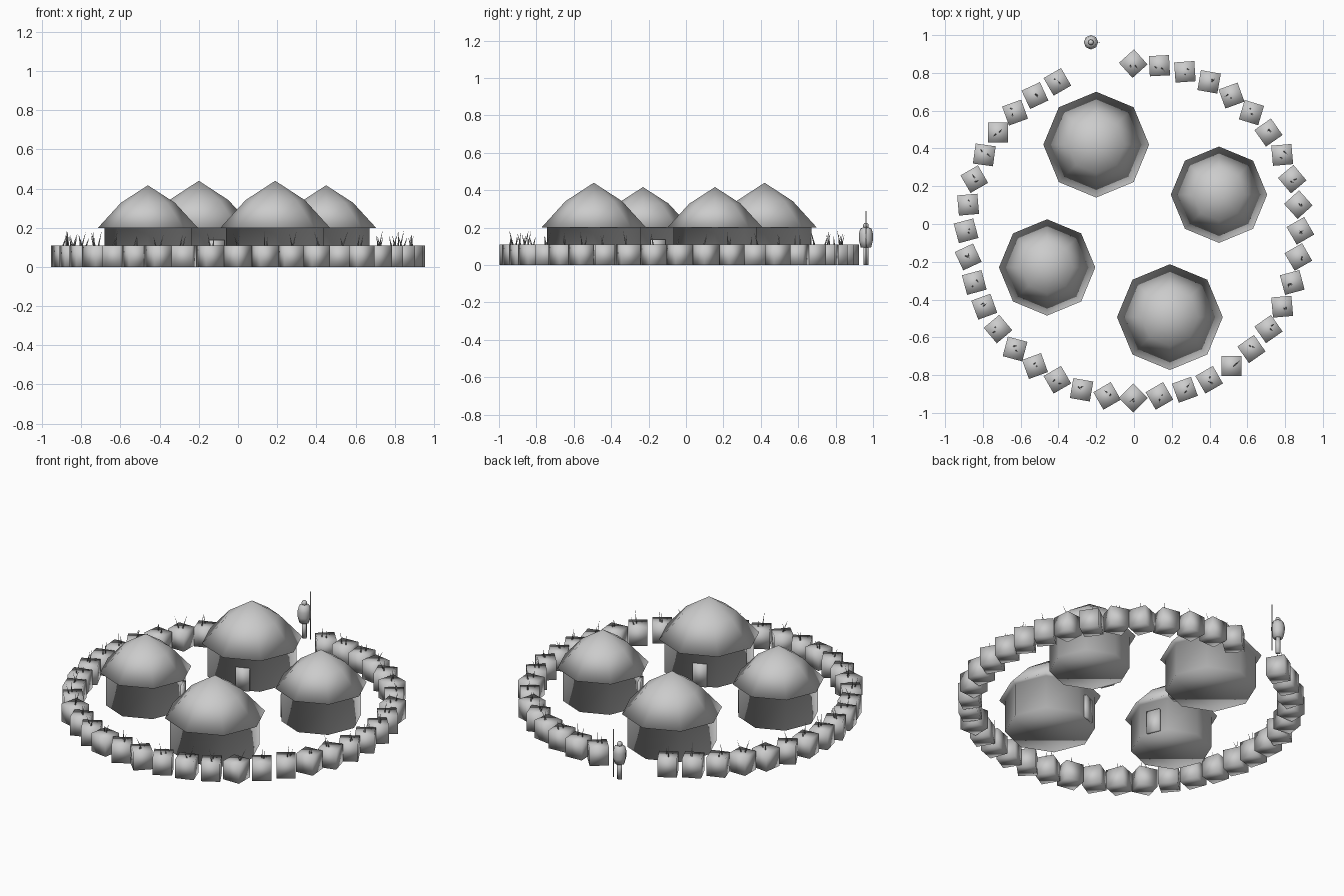
import bpy, bmesh, math, random
from mathutils import Matrix, Vector

if "Cube" in bpy.data.objects:
    bpy.data.objects.remove(bpy.data.objects["Cube"])

random.seed(4)


def finish(name, bm, loc=(0, 0, 0), rot=0.0):
    """Everything is shaded fully smooth over low-poly shapes."""
    bmesh.ops.recalc_face_normals(bm, faces=bm.faces[:])
    for f in bm.faces:
        f.smooth = True
    me = bpy.data.meshes.new(name)
    bm.to_mesh(me)
    bm.free()
    ob = bpy.data.objects.new(name, me)
    bpy.context.collection.objects.link(ob)
    ob.location = loc
    ob.rotation_euler.z = rot
    return ob


def lathe(name, profile, loc, sides=8):
    """Closed solid of revolution from (radius, z) pairs; radius 0 makes a tip."""
    bm = bmesh.new()
    rings = []
    for r, z in profile:
        if r == 0:
            rings.append([bm.verts.new((0, 0, z))] * sides)
        else:
            rings.append([bm.verts.new((r * math.cos(a), r * math.sin(a), z))
                          for a in (2 * math.pi * i / sides for i in range(sides))])
    for lo, hi in zip(rings, rings[1:]):
        for i in range(sides):
            j = (i + 1) % sides
            quad = dict.fromkeys((lo[i], lo[j], hi[j], hi[i]))
            bm.faces.new(list(quad))
    for ring, (r, z) in ((rings[0], profile[0]), (rings[-1], profile[-1])):
        if r:
            bm.faces.new(ring)
    return finish(name, bm, loc)


def box(name, size, loc, rot):
    bm = bmesh.new()
    bmesh.ops.create_cube(bm, size=1)
    bmesh.ops.scale(bm, vec=size, verts=bm.verts)
    return finish(name, bm, loc, rot)


# Huts: centre, wall radius, roof radius, roof height, door direction
huts = [(-0.20, 0.42, 0.25, 0.28, 0.44, -67.5),
        (0.19, -0.493, 0.25, 0.28, 0.44, 112.5),
        (0.45, 0.155, 0.222, 0.255, 0.417, 202.5),
        (-0.46, -0.23, 0.222, 0.255, 0.417, 22.5)]
for x, y, rw, rr, top, face in huts:
    # wall, eave and roof in one skin
    lathe("hut", [(rw, 0), (rw, 0.2), (rr, 0.2),
                  (rr * 0.54, 0.2 + (top - 0.2) * 0.59), (0, top)], (x, y, 0))
    a = math.radians(face)
    d = rw * math.cos(math.pi / 8) + 0.002
    box("hut_door", (0.025, 0.08, 0.135),
        (x + d * math.cos(a), y + d * math.sin(a), 0.0695), a)

# Ring fence of 40 places clockwise from the back, two left open as the gate
turns = [42, 3, 4, -10, 20, -17, 35, 5, 40, 42, 30, 30, 15, 5, 35, 35, 0, 30, 20,
         30, 45, 30, -10, 30, 20, -15, 40, 20, 15, 25, 15, 5, 30, -8, 0, 20, 25, 30]
for i, turn in enumerate(turns):
    a = math.radians(9 * i)
    x, y = -0.004 + 0.885 * math.sin(a), -0.036 + 0.885 * math.cos(a)
    box("fence_block", (0.107, 0.107, 0.11), (x, y, 0.055), math.radians(turn))
    # thorns on top of the block
    bm = bmesh.new()
    for k in range(2):
        h = random.uniform(0.045, 0.08)
        tilt = Matrix.Rotation(random.uniform(-0.35, 0.35), 4, 'X') @ \
            Matrix.Rotation(random.uniform(-0.35, 0.35), 4, 'Y')
        base = Vector((random.uniform(-0.02, 0.02), random.uniform(-0.02, 0.02), -0.003))
        bmesh.ops.create_cone(bm, cap_ends=True, segments=4, radius1=0.004, radius2=0.0005,
                              depth=h, matrix=Matrix.Translation(base) @ tilt
                              @ Matrix.Translation((0, 0, h / 2)))
    finish("fence_thorns", bm, (x, y, 0.11))

# Guard standing in the gate
gx, gy = -0.228, 0.962
lathe("guard_legs", [(0.014, 0), (0.014, 0.1)], (gx, gy, 0))
lathe("guard_body", [(0.028, 0.095), (0.037, 0.13), (0.038, 0.165), (0.03, 0.195),
                     (0.01, 0.203)], (gx, gy, 0))
lathe("guard_head", [(0.008, 0.196), (0.015, 0.205), (0.015, 0.216), (0.008, 0.225)],
      (gx, gy, 0))
lathe("guard_spear", [(0.003, 0), (0.003, 0.29)], (gx + 0.043, gy, 0), sides=6)
